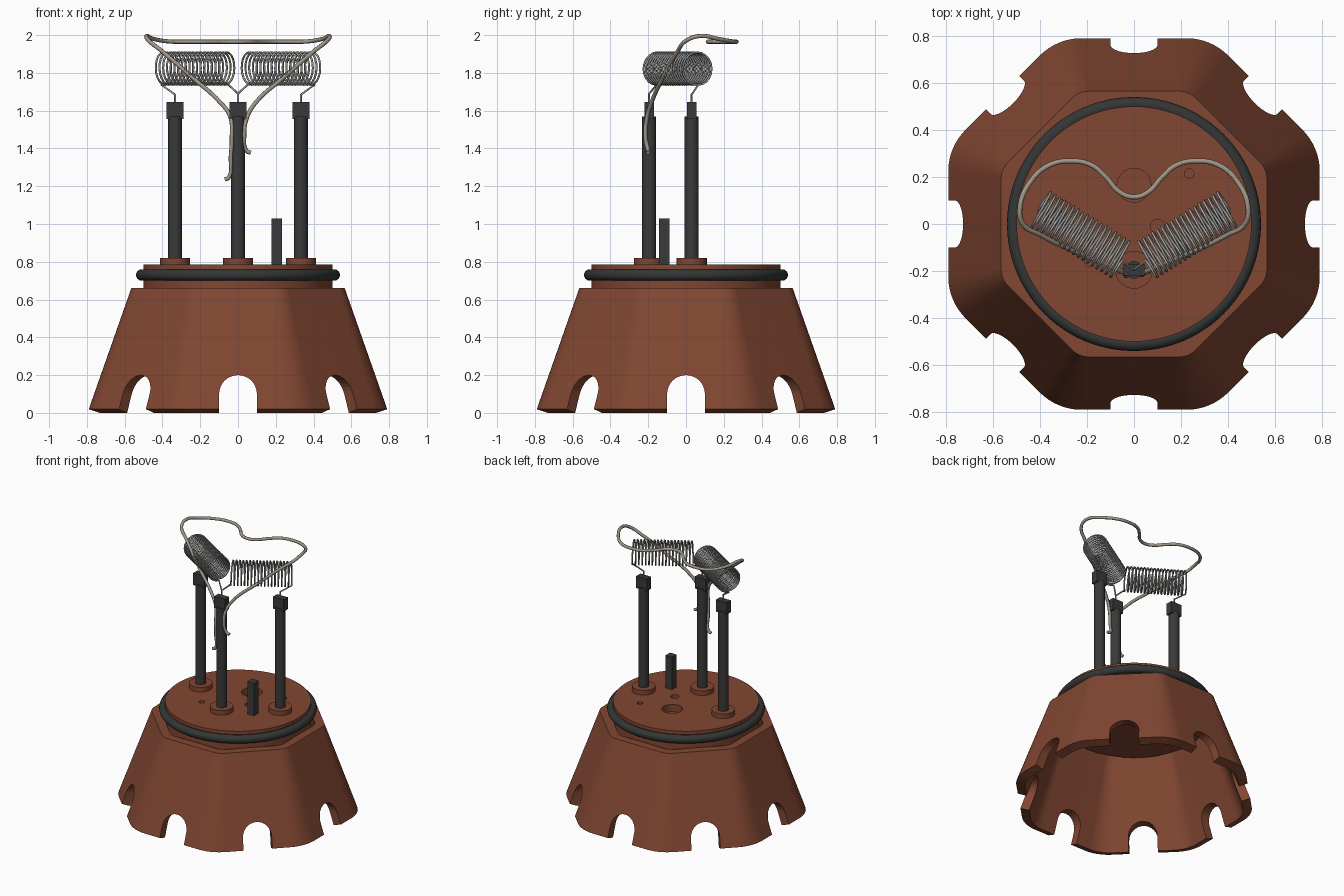
import bpy, bmesh, math
from mathutils import Vector

cube = bpy.data.objects.get("Cube")
if cube:
    bpy.data.objects.remove(cube)


def material(name, r, g, b):
    m = bpy.data.materials.new(name)
    m.use_nodes = True
    m.diffuse_color = (r, g, b, 1)
    m.node_tree.nodes["Principled BSDF"].inputs["Base Color"].default_value = (r, g, b, 1)
    return m


BROWN = material("red_brown_plastic", 0.22, 0.062, 0.032)
BLACK = material("charcoal", 0.042, 0.042, 0.042)
RUBBER = material("dark_rubber", 0.034, 0.036, 0.036)
STEEL = material("coil_steel", 0.33, 0.33, 0.32)
WIRE = material("warm_grey_wire", 0.36, 0.31, 0.25)


def add_object(name, bm, mat, smooth=True):
    bmesh.ops.recalc_face_normals(bm, faces=bm.faces[:])
    me = bpy.data.meshes.new(name)
    bm.to_mesh(me)
    bm.free()
    ob = bpy.data.objects.new(name, me)
    bpy.context.collection.objects.link(ob)
    if mat:
        me.materials.append(mat)
    if smooth:
        smooth_object(ob)
    return ob


def smooth_object(ob):
    bpy.ops.object.select_all(action='DESELECT')
    ob.select_set(True)
    bpy.context.view_layer.objects.active = ob
    bpy.ops.object.shade_smooth_by_angle(angle=math.radians(30))


def loft(bm, rings, closed=False):
    """Join rings of points; cap the ends unless the section is closed."""
    loops = [[bm.verts.new(p) for p in ring] for ring in rings]
    n = len(loops[0])
    pairs = list(zip(loops, loops[1:]))
    if closed:
        pairs.append((loops[-1], loops[0]))
    else:
        bm.faces.new(loops[0])
        bm.faces.new(loops[-1])
    for a, b in pairs:
        for i in range(n):
            j = (i + 1) % n
            bm.faces.new((a[i], a[j], b[j], b[i]))


def circle(r, z, x=0, y=0, n=32):
    return [(x + r * math.cos(math.tau * i / n), y + r * math.sin(math.tau * i / n), z)
            for i in range(n)]


def turned(name, profile, x, y, mat, n=32):
    bm = bmesh.new()
    loft(bm, [circle(r, z, x, y, n) for r, z in profile])
    return add_object(name, bm, mat)


def box(name, x, y, z0, z1, wx, wy, mat):
    bm = bmesh.new()
    loft(bm, [[(x + sx * wx / 2, y + sy * wy / 2, z)
               for sx, sy in ((-1, -1), (1, -1), (1, 1), (-1, 1))] for z in (z0, z1)])
    return add_object(name, bm, mat, False)


def rounded_octagon(apothem, r, z, segs=8):
    """Octagon with flats on the axes and corners of radius r."""
    half = math.pi / 8
    pts = []
    for k in range(8):
        mid = half + k * math.pi / 4
        reach = (apothem - r) / math.cos(half)
        for s in range(segs + 1):
            a = mid - half + 2 * half * s / segs
            pts.append((reach * math.cos(mid) + r * math.cos(a),
                        reach * math.sin(mid) + r * math.sin(a), z))
    return pts


def cut(ob, cutter):
    """Subtract the cutter, keep the result and drop the cutter."""
    cutter.hide_render = True
    mod = ob.modifiers.new("cut", 'BOOLEAN')
    mod.object = cutter
    mod.operation = 'DIFFERENCE'
    mod.solver = 'EXACT'
    deps = bpy.context.evaluated_depsgraph_get()
    me = bpy.data.meshes.new_from_object(ob.evaluated_get(deps))
    ob.modifiers.clear()
    ob.data = me
    bpy.data.objects.remove(cutter)
    smooth_object(ob)


def wire(name, points, radius, mat, kind='POLY'):
    cu = bpy.data.curves.new(name, 'CURVE')
    cu.dimensions = '3D'
    cu.bevel_depth = radius
    cu.bevel_resolution = 2
    cu.use_fill_caps = True
    sp = cu.splines.new(kind)
    if kind == 'BEZIER':
        sp.bezier_points.add(len(points) - 1)
        for bp, p in zip(sp.bezier_points, points):
            bp.co = p
            bp.handle_left_type = bp.handle_right_type = 'AUTO'
        sp.resolution_u = 8
    else:
        sp.points.add(len(points) - 1)
        for q, p in zip(sp.points, points):
            q.co = (*p, 1)
    sp.use_smooth = True
    cu.materials.append(mat)
    ob = bpy.data.objects.new(name, cu)
    bpy.context.collection.objects.link(ob)
    return ob


# Flared hollow skirt
bm = bmesh.new()
loft(bm, [rounded_octagon(0.79, 0.25, 0.02), rounded_octagon(0.565, 0.1, 0.66),
          rounded_octagon(0.503, 0.08, 0.66), rounded_octagon(0.73, 0.22, 0.0)], closed=True)
skirt = add_object("skirt", bm, BROWN)

# Eight arched notches around the skirt's foot
bm = bmesh.new()
arch = [(-0.1, -0.1)] + [(-0.1 * math.cos(math.pi * i / 16), 0.1 + 0.1 * math.sin(math.pi * i / 16))
                         for i in range(17)] + [(0.1, -0.1)]
for k in range(8):
    a = k * math.pi / 4
    c, s = math.cos(a), math.sin(a)
    loft(bm, [[(d * c - w * s, d * s + w * c, z) for w, z in arch] for d in (0.5, 1.0)])
cut(skirt, add_object("notch_cutter", bm, None, False))

# Round top plate with a groove and blind holes
plate = turned("top_plate", [(0.5, 0.61), (0.5, 0.7), (0.49, 0.7), (0.49, 0.76), (0.5, 0.76),
                             (0.5, 0.785)], 0, 0, BROWN, 96)
bm = bmesh.new()
for x, y, r in ((0, 0.165, 0.072), (0.1, -0.01, 0.03), (-0.19, -0.16, 0.02), (0.235, 0.215, 0.02)):
    loft(bm, [circle(r, z, x, y) for z in (0.73, 0.83)])
cut(plate, add_object("hole_cutter", bm, None, False))

# Sealing ring
bm = bmesh.new()
ring = [[((0.51 + 0.03 * math.cos(t)) * math.cos(a), (0.51 + 0.03 * math.cos(t)) * math.sin(a),
          0.73 + 0.03 * math.sin(t)) for t in (math.tau * j / 16 for j in range(16))]
        for a in (math.tau * i / 96 for i in range(96))]
loft(bm, ring, closed=True)
add_object("seal_ring", bm, RUBBER)

# Three posts with collars and flat clips
posts = {"left": (0.333, 0.03), "right": (-0.333, 0.03), "front": (0, -0.195)}
for side, (x, y) in posts.items():
    turned(side + "_collar", [(0.08, 0.78), (0.08, 0.82)], x, y, BROWN)
    turned(side + "_post", [(0.037, 0.8), (0.037, 1.57)], x, y, BLACK, 24)
    box(side + "_clip", x, y, 1.555, 1.645, 0.09, 0.05, BLACK)

# Square locating peg
box("locating_peg", 0.205, -0.115, 0.78, 1.03, 0.055, 0.055, BLACK)

# Two coils, each with bent leads down to its posts
TURNS, STEPS, R = 18, 20, 0.086
for side, sx in (("left", 1), ("right", -1)):
    outer, inner = Vector((sx * 0.405, 0.065, 1.823)), Vector((sx * 0.05, -0.155, 1.823))
    axis = (inner - outer).normalized()
    up = Vector((0, 0, 1))
    across = axis.cross(up)
    px, py = posts[side]
    path = [Vector((px, py, 1.63)), Vector((px, py, 1.685))]
    for i in range(TURNS * STEPS + 1):
        a = math.tau * i / STEPS
        path.append(outer.lerp(inner, i / (TURNS * STEPS))
                    + R * (across * math.sin(a) * sx - up * math.cos(a)))
    path += [Vector((0, -0.195, 1.69)), Vector((0, -0.195, 1.63))]
    wire(side + "_coil", path, 0.0055, STEEL)

# Heart-shaped loop of wire whose two tails hang beside the front post
half = [(0.06, 0.135, 1.965), (0.12, 0.2, 1.965), (0.18, 0.25, 1.965), (0.27, 0.268, 1.965),
        (0.36, 0.25, 1.966), (0.44, 0.18, 1.978), (0.485, 0.07, 1.995), (0.472, 0, 1.97),
        (0.4, -0.045, 1.913), (0.235, -0.125, 1.77), (0.1, -0.18, 1.65)]
left_tail = [(0.05, -0.205, 1.57), (0.033, -0.215, 1.47), (0.048, -0.2, 1.385), (0.068, -0.2, 1.378)]
right_tail = [(-0.042, -0.207, 1.57), (-0.033, -0.22, 1.45), (-0.038, -0.212, 1.36),
              (-0.05, -0.2, 1.245), (-0.07, -0.2, 1.236)]
mirrored = [(-x, y, z) for x, y, z in half]
wire("heart_loop", right_tail[::-1] + mirrored[::-1] + [(0, 0.115, 1.965)] + half + left_tail,
     0.011, WIRE, 'BEZIER')
